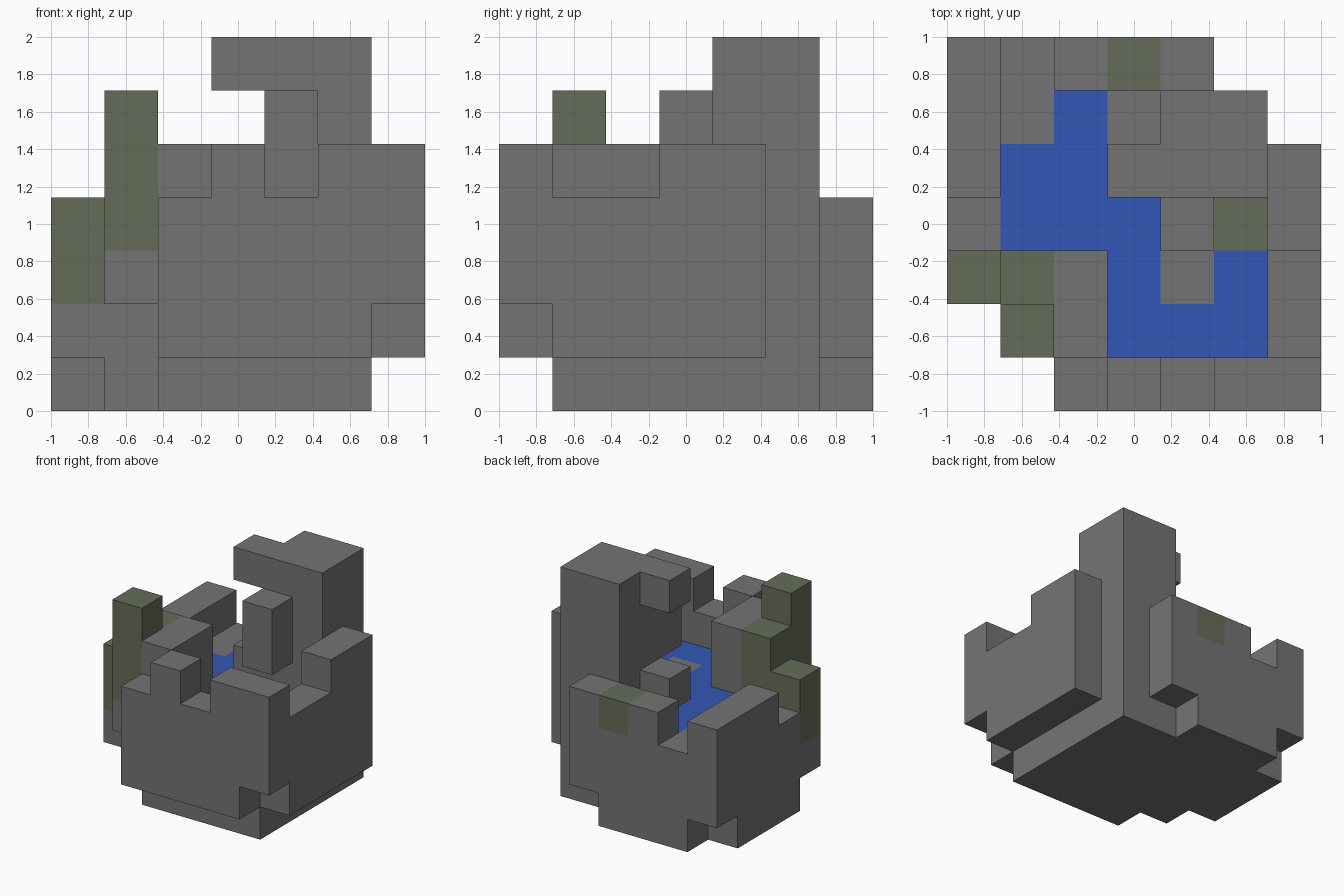
import bpy
import bmesh
from mathutils import Vector

default_cube = bpy.data.objects.get("Cube")
if default_cube:
    bpy.data.objects.remove(default_cube, do_unlink=True)

GRID = 7
CELL = 2 / GRID


def make_material(name, red, green, blue):
    material = bpy.data.materials.new(name)
    material.use_nodes = True
    color = (red, green, blue, 1)
    material.diffuse_color = color
    material.node_tree.nodes["Principled BSDF"].inputs["Base Color"].default_value = color
    return material


stone = make_material("grey stone", .175, .175, .175)
moss = make_material("mossy stone", .13, .152, .098)
water = make_material("blue water", .032, .095, .468)

# Every block belongs to one part; later parts replace earlier blocks
owner = {}
materials = {}


def span(value):
    first, last = value if isinstance(value, tuple) else (value, value)
    return range(first, last + 1)


def part(name, material, *boxes):
    """Claim the grid blocks inside boxes of (x, y, z) cells or cell ranges."""
    materials[name] = material
    for box in boxes:
        xs, ys, zs = map(span, box)
        for x in xs:
            for y in ys:
                for z in zs:
                    owner[x, y, z] = name


# Solid mass under the courtyard
part("foundation", stone,
     ((2, 5), (1, 5), 0), (1, (2, 6), 0), (0, (3, 5), 0), ((2, 3), 6, 0))
part("courtyard", stone,
     ((2, 5), (1, 5), (1, 2)), (1, (2, 6), (1, 2)))

# Outer walls with their battlements
part("front_wall", stone,
     ((2, 5), 0, (1, 3)), (6, 0, (2, 3)), (3, 0, 4), ((5, 6), 0, 4))
part("left_wall", stone,
     (6, (1, 4), (1, 3)), (6, (3, 4), 4))
part("back_wall", stone,
     ((2, 4), 6, (1, 3)))
part("right_wall", stone,
     (0, (4, 6), (1, 3)), (0, 3, (1, 2)), (0, 2, 1))
part("inner_wall", stone,
     (2, (1, 2), (3, 4)))
part("corbel", stone, (1, 1, 2))

# Tower with its overhanging blocks
part("tower", stone,
     ((4, 5), (4, 5), (3, 6)))
part("tower_overhang", stone, (3, 4, 6))
part("tower_bracket", stone, (4, 3, (4, 5)))
part("tower_step", stone, (3, 4, 3))

# Moss grown blocks
part("mossy_buttress", moss, (0, 2, (2, 3)))
part("mossy_wall", moss, (1, 2, (3, 4)))
part("mossy_turret", moss, (1, 1, (3, 5)))
part("mossy_battlement", moss, (3, 6, 3))
part("mossy_paving", moss, (5, 3, 2))

# Winding water in the courtyard
part("water_channel", water,
     (2, 5, 2), ((1, 2), 4, 2), ((1, 3), 3, 2),
     (3, 2, 2), (5, 2, 2), ((3, 5), 1, 2))


def add_open_faces(bm, cell):
    """Add the sides of a block that do not touch another block."""
    center = Vector(cell) + Vector((.5, .5, .5))
    for axis in range(3):
        for sign in (-1, 1):
            normal = Vector((0, 0, 0))
            normal[axis] = sign
            if tuple(int(a + b) for a, b in zip(cell, normal)) in owner:
                continue
            u = Vector((0, 0, 0))
            u[(axis + 1) % 3] = .5
            v = normal.cross(u)
            middle = center + normal * .5
            corners = (middle - u - v, middle + u - v, middle + u + v, middle - u + v)
            shift = Vector((GRID / 2, GRID / 2, 0))
            bm.faces.new([bm.verts.new((c - shift) * CELL) for c in corners])


# Build each part as a clean flat-faced mesh
for name, material in materials.items():
    bm = bmesh.new()
    for cell, cell_owner in owner.items():
        if cell_owner == name:
            add_open_faces(bm, cell)
    bmesh.ops.remove_doubles(bm, verts=bm.verts[:], dist=.001)
    bmesh.ops.dissolve_limit(bm, angle_limit=.01, verts=bm.verts[:], edges=bm.edges[:])
    mesh = bpy.data.meshes.new(name)
    bm.to_mesh(mesh)
    bm.free()
    mesh.materials.append(material)
    bpy.context.collection.objects.link(bpy.data.objects.new(name, mesh))
